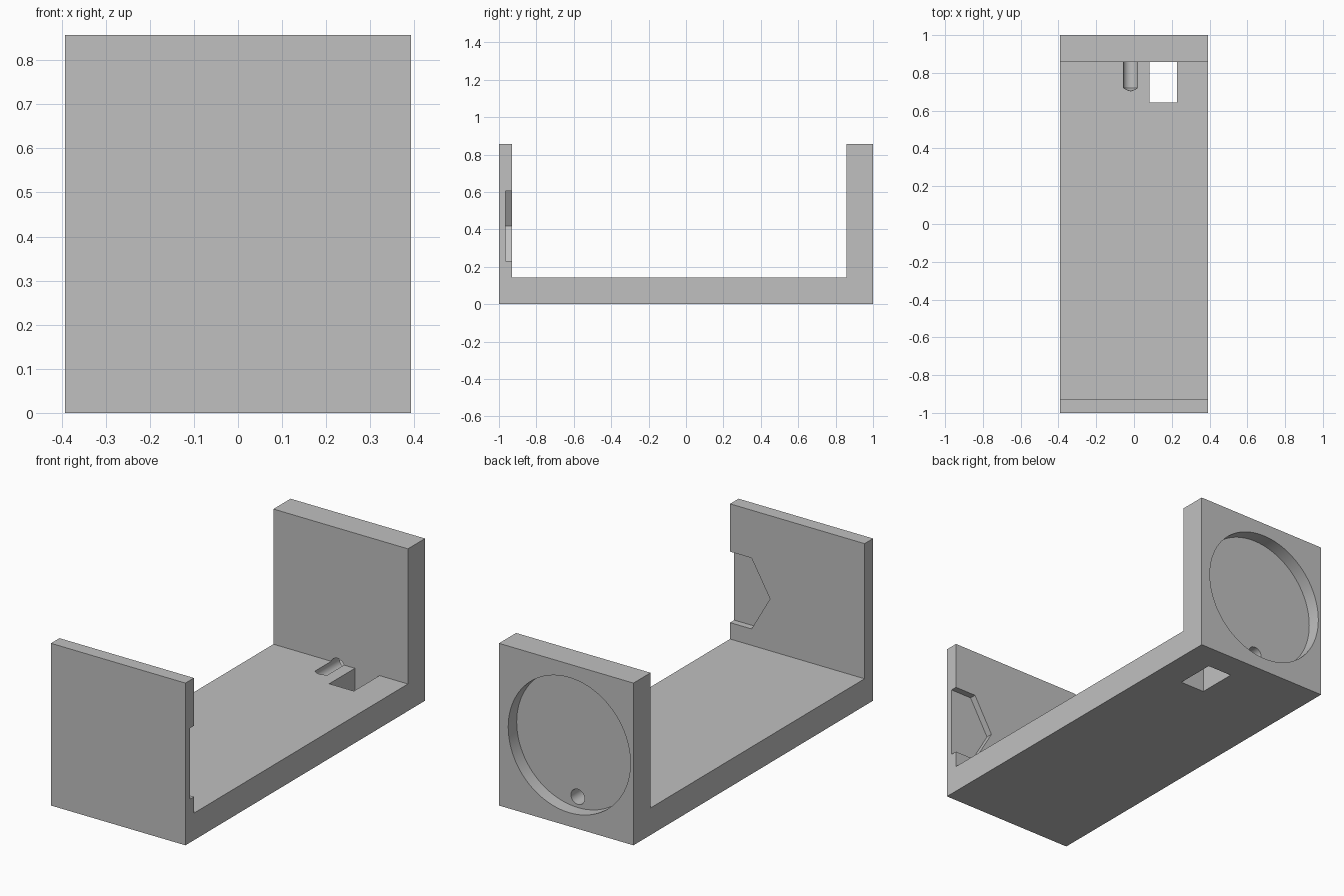
import bpy
import bmesh
import math
from mathutils import Matrix

if "Cube" in bpy.data.objects:
    bpy.data.objects.remove(bpy.data.objects["Cube"], do_unlink=True)

# Overall sizes
HALF_W, HEIGHT = 0.393, 0.857
FLOOR = 0.143
FRONT_INNER, BACK_INNER = -0.929, 0.857
AXIS_X = -0.018

grey = bpy.data.materials.new("plain grey")
grey.diffuse_color = (0.53, 0.53, 0.53, 1)
grey.use_nodes = True
grey.node_tree.nodes["Principled BSDF"].inputs["Base Color"].default_value = (0.53, 0.53, 0.53, 1)


def add_object(name, bm):
    bmesh.ops.recalc_face_normals(bm, faces=bm.faces)
    mesh = bpy.data.meshes.new(name)
    bm.to_mesh(mesh)
    bm.free()
    mesh.materials.append(grey)
    obj = bpy.data.objects.new(name, mesh)
    bpy.context.collection.objects.link(obj)
    return obj


def prism(name, points, offset):
    """Extrude a flat outline along an offset."""
    bm = bmesh.new()
    face = bm.faces.new([bm.verts.new(p) for p in points])
    ext = bmesh.ops.extrude_face_region(bm, geom=[face])
    verts = [v for v in ext["geom"] if isinstance(v, bmesh.types.BMVert)]
    bmesh.ops.translate(bm, verts=verts, vec=offset)
    return add_object(name, bm)


def lathe_y(name, x, z, stations, segments):
    """Round solid along y from (y, radius) stations."""
    bm = bmesh.new()
    for (y0, r0), (y1, r1) in zip(stations, stations[1:]):
        place = Matrix.Translation((x, (y0 + y1) / 2, z)) @ Matrix.Rotation(-math.pi / 2, 4, "X")
        bmesh.ops.create_cone(bm, cap_ends=True, segments=segments,
                              radius1=r0, radius2=r1, depth=y1 - y0, matrix=place)
    # Drop the caps between stations, then weld the rings
    inner = [f for f in bm.faces if len(f.verts) > 4
             and any(abs(f.calc_center_median().y - s[0]) < 1e-4 for s in stations[1:-1])]
    bmesh.ops.delete(bm, geom=inner, context="FACES_ONLY")
    bmesh.ops.remove_doubles(bm, verts=bm.verts, dist=1e-4)
    return add_object(name, bm)


# U-shaped bracket body
outline = [(-1, 0), (1, 0), (1, HEIGHT), (BACK_INNER, HEIGHT), (BACK_INNER, FLOOR),
           (FRONT_INNER, FLOOR), (FRONT_INNER, HEIGHT), (-1, HEIGHT)]
bracket = prism("bracket", [(-HALF_W, y, z) for y, z in outline], (2 * HALF_W, 0, 0))

# Hexagonal pocket inside the front wall, open to the side
hex_r = 0.2165
hexagon = [(0.376 + hex_r * math.cos(i * math.pi / 3), -0.964,
            0.417 + hex_r * math.sin(i * math.pi / 3)) for i in range(6)]
hex_pocket = prism("hex_pocket_cutter", hexagon, (0, 0.1, 0))

# Square slot through the floor, against the back wall
slot = [(0.083, 0.643), (0.227, 0.643), (0.227, BACK_INNER), (0.083, BACK_INNER)]
floor_slot = prism("floor_slot_cutter", [(x, y, -0.1) for x, y in slot], (0, 0, 0.4))

# Round recess in the back, and a drilled hole with a pointed end
recess = lathe_y("round_recess_cutter", AXIS_X, 0.429, [(0.929, 0.357), (1.1, 0.357)], 96)
drill = lathe_y("drill_hole_cutter", AXIS_X, 0.129,
                [(0.697, 0), (0.72, 0.04), (0.96, 0.04)], 32)

# Cut everything out of the bracket
for cutter in (hex_pocket, floor_slot, recess, drill):
    cutter.hide_render = True
    cutter.hide_set(True)
    mod = bracket.modifiers.new(cutter.name, "BOOLEAN")
    mod.object = cutter
    mod.operation = "DIFFERENCE"
    mod.solver = "EXACT"

bpy.ops.object.select_all(action="DESELECT")
bracket.select_set(True)
bpy.context.view_layer.objects.active = bracket
for mod in list(bracket.modifiers):
    bpy.ops.object.modifier_apply(modifier=mod.name)
for cutter in (hex_pocket, floor_slot, recess, drill):
    bpy.data.objects.remove(cutter, do_unlink=True)
bpy.ops.object.shade_smooth_by_angle(angle=math.radians(30))
